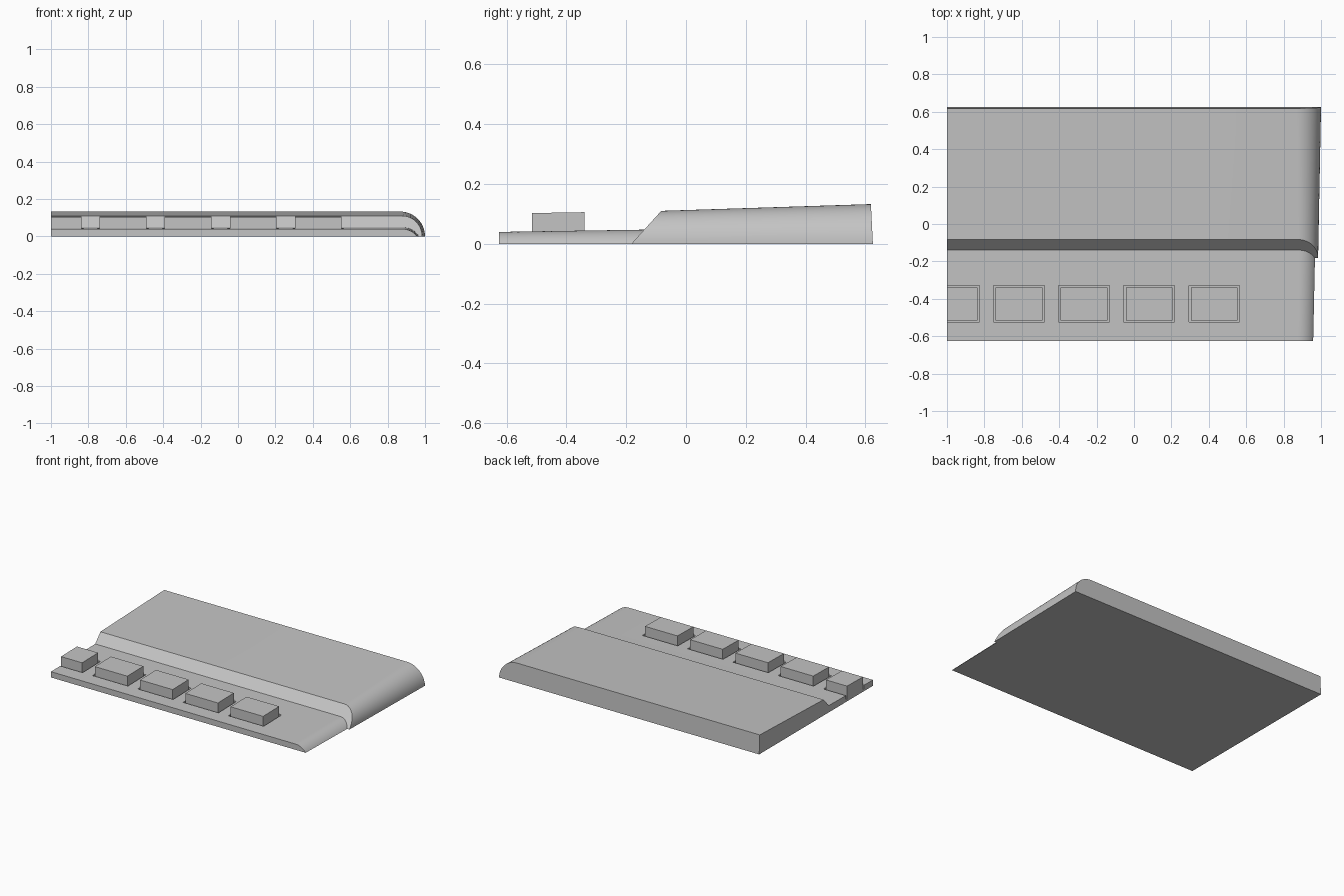
import bpy, bmesh
from math import sin, cos, asin
from mathutils import Vector

if "Cube" in bpy.data.objects:
    bpy.data.objects.remove(bpy.data.objects["Cube"])

grey = bpy.data.materials.new("light grey")
grey.use_nodes = True
COLOR = (0.55, 0.55, 0.55, 1)
grey.diffuse_color = COLOR
grey.node_tree.nodes["Principled BSDF"].inputs["Base Color"].default_value = COLOR

LEFT = -1.0     # flat end of the whole model
ARC = 14        # segments in a rounded end


def finish(bm, name):
    bmesh.ops.recalc_face_normals(bm, faces=bm.faces)
    mesh = bpy.data.meshes.new(name)
    bm.to_mesh(mesh)
    bm.free()
    mesh.materials.append(grey)
    obj = bpy.data.objects.new(name, mesh)
    bpy.context.collection.objects.link(obj)
    return obj


def section(y, height, end, width, lean=0):
    """Cross-section: flat left end, flat top, arc tangent to the top on the right."""
    r = (width ** 2 + height ** 2) / (2 * height)
    sweep = asin(min(1, width / r))
    pts = [(LEFT, 0), (LEFT, height)]
    for i in range(ARC + 1):
        a = sweep * i / ARC
        pts.append((end - width + r * sin(a), max(0, height - r + r * cos(a))))
    return [Vector((x, y - lean * z, z)) for x, z in pts]


def loft(front, back):
    bm = bmesh.new()
    a = [bm.verts.new(p) for p in front]
    b = [bm.verts.new(p) for p in back]
    for i in range(len(a)):
        j = (i + 1) % len(a)
        bm.faces.new((a[i], a[j], b[j], b[i]))
    bm.faces.new(a)
    bm.faces.new(b)
    return bm


def block(name, x0, x1, y0, y1, z0, z1, rise=0):
    """Box whose top climbs by rise towards the back."""
    bm = bmesh.new()
    bmesh.ops.create_cube(bm, size=1)
    for v in bm.verts:
        back, top = v.co.y > 0, v.co.z > 0
        v.co = (x1 if v.co.x > 0 else x0, y1 if back else y0,
                (z1 + rise * back) if top else z0)
    return finish(bm, name)


def smooth(obj):
    bpy.ops.object.select_all(action='DESELECT')
    obj.select_set(True)
    bpy.context.view_layer.objects.active = obj
    bpy.ops.object.shade_smooth_by_angle(angle=0.5)


# Raised rear body, its front trimmed to a slope
bm = loft(section(-0.25, 0.105, 0.983, 0.105),
          section(0.625, 0.133, 1.0, 0.133, lean=0.05))
foot, crest = Vector((0, -0.183, 0)), Vector((0, -0.083, 0.11))
run = crest - foot
bmesh.ops.bisect_plane(bm, geom=bm.verts[:] + bm.edges[:] + bm.faces[:],
                       plane_co=foot, plane_no=(0, run.z, -run.y),
                       clear_inner=True, dist=1e-6)
bmesh.ops.holes_fill(bm, edges=[e for e in bm.edges if e.is_boundary], sides=0)
rear_body = finish(bm, "rear_body")

# Low front ledge
front_ledge = finish(loft(section(-0.625, 0.04, 0.958, 0.08),
                          section(-0.11, 0.048, 0.969, 0.085)), "front_ledge")

# Keys standing in slightly wider sockets; the first is cut by the flat end
KEY, PITCH, GAP = 0.25, 0.348, 0.011
for i in range(5):
    x0 = -1.088 + i * PITCH
    x1 = x0 + KEY
    socket = block("socket_cutter", x0 - GAP, x1 + GAP, -0.525, -0.328, 0.015, 0.2)
    socket.hide_render = True
    cut = front_ledge.modifiers.new("socket", 'BOOLEAN')
    cut.operation, cut.solver, cut.object = 'DIFFERENCE', 'EXACT', socket
    bpy.context.view_layer.objects.active = front_ledge
    bpy.ops.object.modifier_apply(modifier=cut.name)
    bpy.data.objects.remove(socket)
    block(f"key_{i + 1}", max(x0, LEFT), x1, -0.515, -0.34, 0.01, 0.103, rise=0.003)

smooth(rear_body)
smooth(front_ledge)
